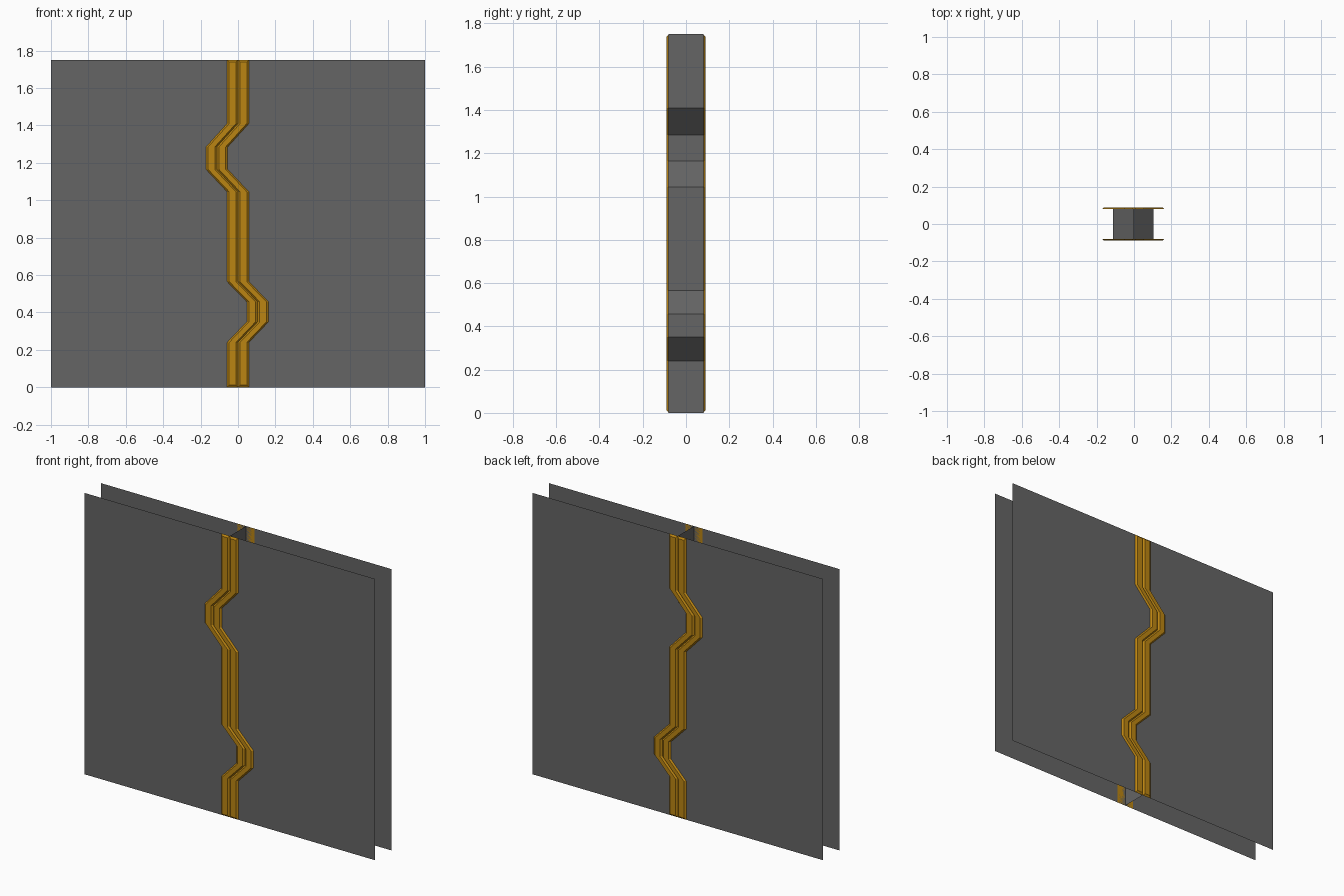
import bpy, bmesh

if "Cube" in bpy.data.objects:
    bpy.data.objects.remove(bpy.data.objects["Cube"])

H = 1.75          # door height
SHEET_Y = 0.08    # distance of each door sheet from the middle
TRIM_Y = 0.089    # raised face of the gold trim

# zigzag seam between the doors: (x, z)
SEAM = [(0, 0), (0, 0.24), (0.105, 0.35), (0.105, 0.457), (0, 0.565),
        (0, 1.045), (-0.113, 1.165), (-0.113, 1.285), (0, 1.41), (0, H)]


def make_material(name, rgb):
    m = bpy.data.materials.new(name)
    m.diffuse_color = (*rgb, 1)
    m.use_nodes = True
    m.node_tree.nodes["Principled BSDF"].inputs["Base Color"].default_value = m.diffuse_color
    return m


grey = make_material("dark grey metal", (0.13, 0.13, 0.13))
gold = make_material("gold trim", (0.50, 0.235, 0.006))


def add_strip(bm, cols, sign):
    """Quads between neighbouring columns of points."""
    for a, b in zip(cols, cols[1:]):
        for i in range(len(a) - 1):
            quad = [a[i], a[i + 1], b[i + 1], b[i]]
            bm.faces.new(quad if sign > 0 else quad[::-1])


def finish(bm, name, mat):
    me = bpy.data.meshes.new(name)
    bm.to_mesh(me)
    bm.free()
    me.materials.append(mat)
    ob = bpy.data.objects.new(name, me)
    bpy.context.collection.objects.link(ob)


def door(name, side):
    # front sheet, seam wall and back sheet as one thin shell
    bm = bmesh.new()
    cols = [[bm.verts.new((x if seam else side, y, z)) for x, z in SEAM]
            for seam, y in ((0, -SHEET_Y), (1, -SHEET_Y), (1, SHEET_Y), (0, SHEET_Y))]
    add_strip(bm, cols, side)
    finish(bm, name, grey)


def trim(name, side, face):
    # bevelled bar following the seam, tapered at both ends
    bm = bmesh.new()
    cols = []
    for off, y in ((0.0, SHEET_Y), (0.011, TRIM_Y), (0.047, TRIM_Y), (0.058, SHEET_Y)):
        inset = 0.011 if y == TRIM_Y else 0
        cols.append([bm.verts.new((x + side * off, face * y,
                                   min(max(z, inset), H - inset)))
                     for x, z in SEAM])
    add_strip(bm, cols, side)
    for end in (0, -1):
        bm.faces.new([c[end] for c in cols])
    add_strip(bm, [cols[3], cols[0]], side)
    bmesh.ops.recalc_face_normals(bm, faces=bm.faces[:])
    finish(bm, name, gold)


for label, side in (("left", -1), ("right", 1)):
    door(label + "_door", side)
    for where, face in (("front", -1), ("back", 1)):
        trim(f"{label}_{where}_trim", side, face)
